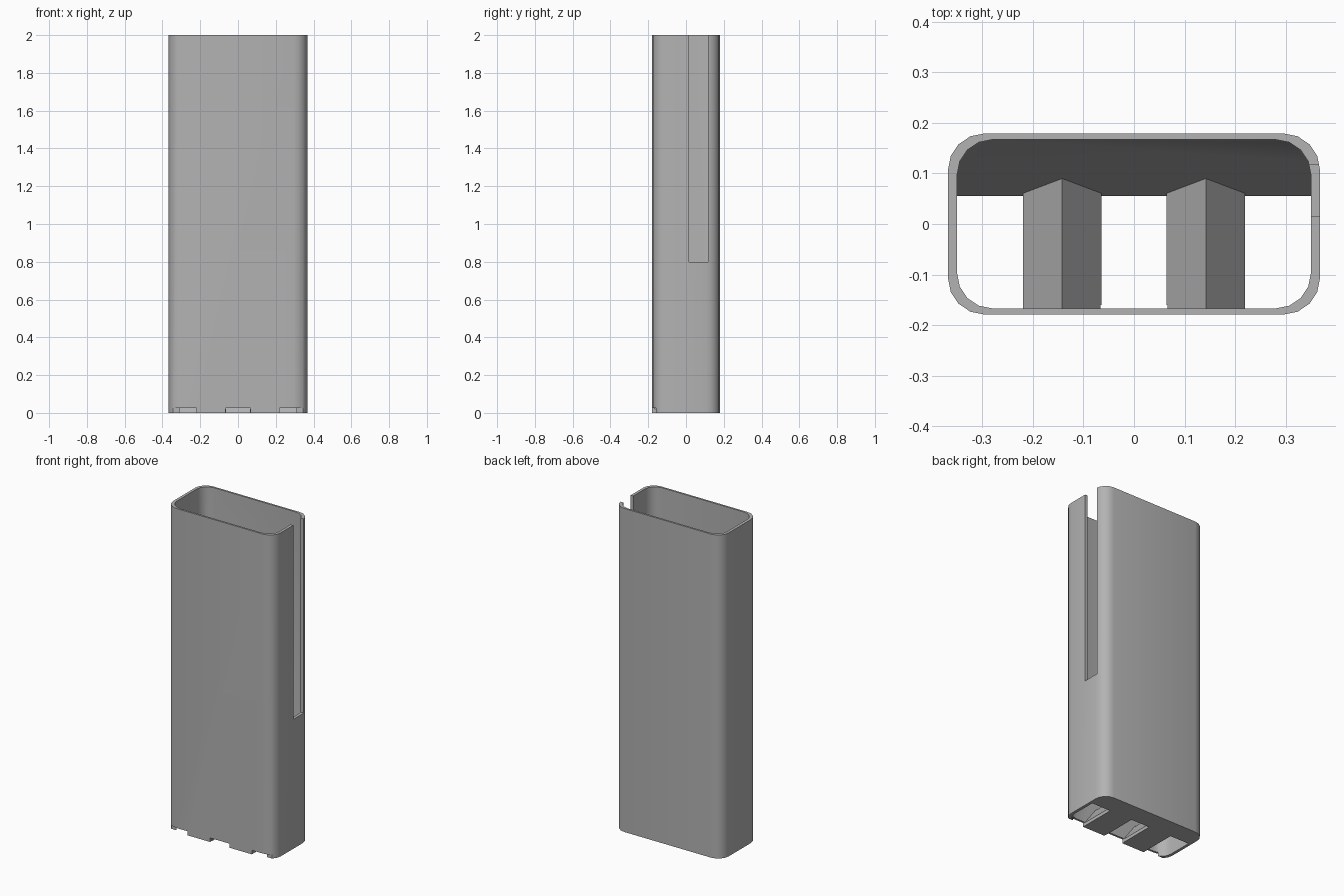
import bpy
import bmesh
import math

if "Cube" in bpy.data.objects:
    bpy.data.objects.remove(bpy.data.objects["Cube"], do_unlink=True)

HEIGHT = 2.0
GREY = (0.45, 0.45, 0.45, 1.0)

grey = bpy.data.materials.new("plain grey")
grey.use_nodes = True
grey.diffuse_color = GREY
grey.node_tree.nodes["Principled BSDF"].inputs["Base Color"].default_value = GREY


def rounded_rect(hx, hy, r, steps=4):
    """Outline of a rectangle with rounded corners."""
    pts = []
    for i, (sx, sy) in enumerate([(1, 1), (-1, 1), (-1, -1), (1, -1)]):
        for k in range(steps + 1):
            a = math.pi / 2 * (i + k / steps)
            pts.append((sx * (hx - r) + r * math.cos(a),
                        sy * (hy - r) + r * math.sin(a)))
    return pts


def prism(name, profile, lo, hi, place):
    """Extrude a 2D profile from lo to hi; place maps (u, v, w) to xyz."""
    bm = bmesh.new()
    ends = [[bm.verts.new(place(u, v, w)) for u, v in profile] for w in (lo, hi)]
    bm.faces.new(ends[0])
    bm.faces.new(ends[1])
    n = len(profile)
    for i in range(n):
        j = (i + 1) % n
        bm.faces.new((ends[0][i], ends[0][j], ends[1][j], ends[1][i]))
    bmesh.ops.recalc_face_normals(bm, faces=bm.faces[:])
    mesh = bpy.data.meshes.new(name)
    bm.to_mesh(mesh)
    bm.free()
    mesh.materials.append(grey)
    obj = bpy.data.objects.new(name, mesh)
    bpy.context.collection.objects.link(obj)
    return obj


def upright(u, v, w):
    return (u, v, w)


def along_x(u, v, w):
    return (w, u, v)


def along_y(u, v, w):
    return (u, w, v)


def box(name, x, y, z):
    return prism(name, [(x[0], y[0]), (x[1], y[0]), (x[1], y[1]), (x[0], y[1])],
                 z[0], z[1], upright)


def subtract(target, tool):
    """Cut the tool out of the target and discard the tool."""
    tool.hide_render = True
    mod = target.modifiers.new("cut", 'BOOLEAN')
    mod.operation = 'DIFFERENCE'
    mod.solver = 'EXACT'
    mod.object = tool
    bpy.context.view_layer.objects.active = target
    bpy.ops.object.modifier_apply(modifier=mod.name)
    bpy.data.objects.remove(tool, do_unlink=True)


# Outer sleeve
body = prism("dispenser_body", rounded_rect(0.368, 0.179, 0.072), 0, HEIGHT, upright)

# Hollow: the inner space less the back ramp and the two dividing ridges
cavity = prism("cavity_cutter", rounded_rect(0.35, 0.167, 0.07), -0.1, HEIGHT + 0.1, upright)
ramp = prism("ramp", [(0.055, -0.2), (0.055, 0), (0.167, 0.41), (0.25, 0.71), (0.25, -0.2)],
             -0.5, 0.5, along_x)
subtract(cavity, ramp)
for side in (-1, 1):
    c = side * 0.142
    ridge = prism("ridge", [(c - 0.078, -0.2), (c + 0.078, -0.2), (c + 0.078, 0.02),
                            (c, 0.128), (c - 0.078, 0.02)], -0.3, 0.3, along_y)
    subtract(cavity, ridge)
subtract(body, cavity)

# Viewing slot down the left side
subtract(body, box("slot_cutter", (0.3, 0.5), (0.015, 0.117), (0.8, HEIGHT + 0.2)))

# Notches along the bottom of the front wall
for x in ((-0.355, -0.22), (-0.066, 0.066), (0.22, 0.355)):
    subtract(body, box("notch_cutter", x, (-0.3, -0.16), (-0.1, 0.025)))

bpy.ops.object.select_all(action='DESELECT')
body.select_set(True)
bpy.context.view_layer.objects.active = body
bpy.ops.object.shade_smooth_by_angle(angle=math.radians(30))
